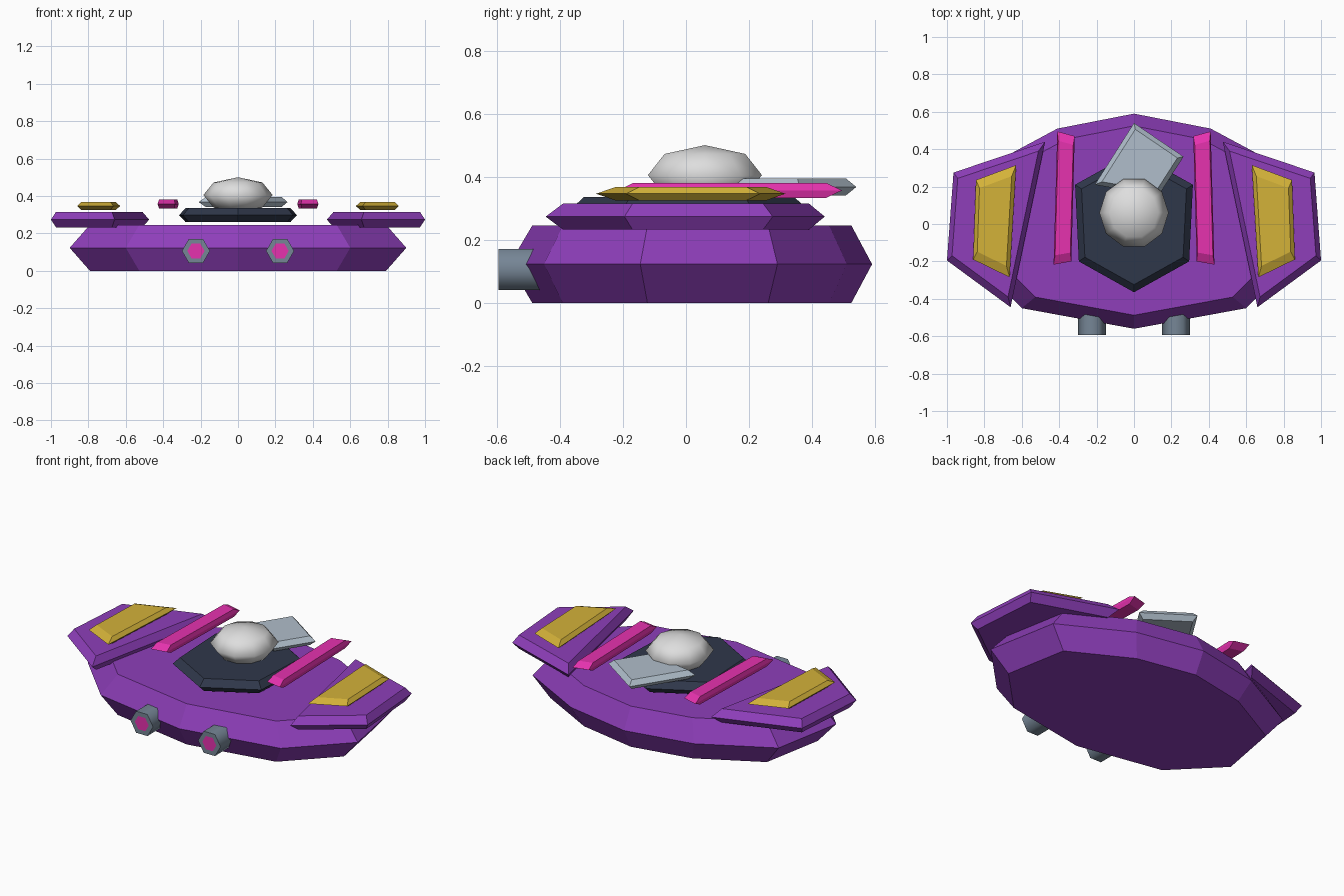
import bpy, bmesh, math
from mathutils import Matrix

if "Cube" in bpy.data.objects:
    bpy.data.objects.remove(bpy.data.objects["Cube"])


def material(name, r, g, b):
    def lin(c):
        c /= 255
        return c / 12.92 if c <= 0.04045 else ((c + 0.055) / 1.055) ** 2.4
    m = bpy.data.materials.new(name)
    m.diffuse_color = (lin(r), lin(g), lin(b), 1)
    m.use_nodes = True
    m.node_tree.nodes["Principled BSDF"].inputs["Base Color"].default_value = m.diffuse_color
    return m


PURPLE = material("purple", 142, 62, 186)
GOLD = material("gold", 212, 178, 57)
MAGENTA = material("magenta", 230, 50, 175)
DARK = material("dark navy", 47, 55, 74)
STEEL = material("pale steel", 176, 190, 203)
SLATE = material("slate grey", 118, 134, 150)
WHITE = material("off white", 222, 222, 222)


def finish(name, bm, *mats):
    bmesh.ops.recalc_face_normals(bm, faces=bm.faces[:])
    me = bpy.data.meshes.new(name)
    bm.to_mesh(me)
    bm.free()
    ob = bpy.data.objects.new(name, me)
    bpy.context.collection.objects.link(ob)
    for m in mats:
        me.materials.append(m)
    return ob


def plate(name, outline, z0, z1, scale, mat, side=1):
    """Slab whose widest outline is at mid height, chamfered to top and bottom."""
    n = len(outline)
    cx = sum(p[0] for p in outline) / n
    cy = sum(p[1] for p in outline) / n
    bm = bmesh.new()
    rings = []
    for z, s in ((z0, scale), ((z0 + z1) / 2, 1), (z1, scale)):
        rings.append([bm.verts.new((side * (cx + (x - cx) * s), cy + (y - cy) * s, z))
                      for x, y in outline])
    bm.faces.new(rings[0])
    bm.faces.new(rings[2])
    for a, b in zip(rings, rings[1:]):
        for i in range(n):
            j = (i + 1) % n
            bm.faces.new((a[i], a[j], b[j], b[i]))
    return finish(name, bm, mat)


def mirrored(half):
    """Complete an outline running from the front tip to the back tip."""
    return half + [(-x, y) for x, y in half[-2:0:-1]]


# Hull and central deck
hull = [(0, -.56), (.6, -.45), (.9, -.145), (.82, .29), (.41, .51), (0, .59)]
plate("hull", mirrored(hull), 0, .245, .88, PURPLE)
deck = [(0, -.365), (.295, -.2), (.315, .21), (0, .385)]
plate("cockpit_deck", mirrored(deck), .26, .335, .89, DARK)

# Offset steel fin behind the dome
plate("rear_fin", [(0, .54), (.265, .36), (.13, .15), (-.21, .21)], .34, .395, .85, STEEL)

# Paired wings, panels, rails and thrusters
wing = [(.475, .44), (.965, .275), (1, -.195), (.66, -.445)]
panel = [(.63, .315), (.845, .235), (.86, -.19), (.665, -.285)]
rail = [(.317, .47), (.41, .495), (.43, -.217), (.335, -.2)]
for side, tag in ((-1, "left"), (1, "right")):
    plate(tag + "_wing", wing, .232, .315, .88, PURPLE, side)
    plate(tag + "_wing_panel", panel, .325, .367, .8, GOLD, side)
    plate(tag + "_rail", rail, .333, .38, .86, MAGENTA, side)

    bm = bmesh.new()
    bmesh.ops.create_cone(
        bm, cap_ends=True, segments=6, radius1=.075, radius2=.075, depth=.145,
        matrix=Matrix.Translation((side * .225, -.522, .106))
        @ Matrix.Rotation(math.pi / 2, 4, 'X') @ Matrix.Rotation(math.pi / 6, 4, 'Z'))
    # Turn the hexagon so that a flat side faces up
    if max(v.co.z for v in bm.verts) > .106 + .07:
        bmesh.ops.rotate(bm, verts=bm.verts[:], cent=(side * .225, 0, .106),
                         matrix=Matrix.Rotation(math.pi / 6, 3, 'Y'))
    # Glowing nozzle inset in the front cap
    cap = min(bm.faces, key=lambda f: f.calc_center_median().y)
    bmesh.ops.inset_region(bm, faces=[cap], thickness=.029)
    cap.material_index = 1
    for f in bm.faces:
        f.smooth = abs(f.normal.y) < .5
    finish(tag + "_thruster", bm, SLATE, MAGENTA)

# Cockpit dome
bm = bmesh.new()
bmesh.ops.create_uvsphere(
    bm, u_segments=10, v_segments=4, radius=1,
    matrix=Matrix.Translation((0, .06, .405)) @ Matrix.Diagonal((.185, .19, .095, 1))
    @ Matrix.Rotation(math.pi / 2, 4, 'Z'))
for f in bm.faces:
    f.smooth = True
finish("cockpit_dome", bm, WHITE)
